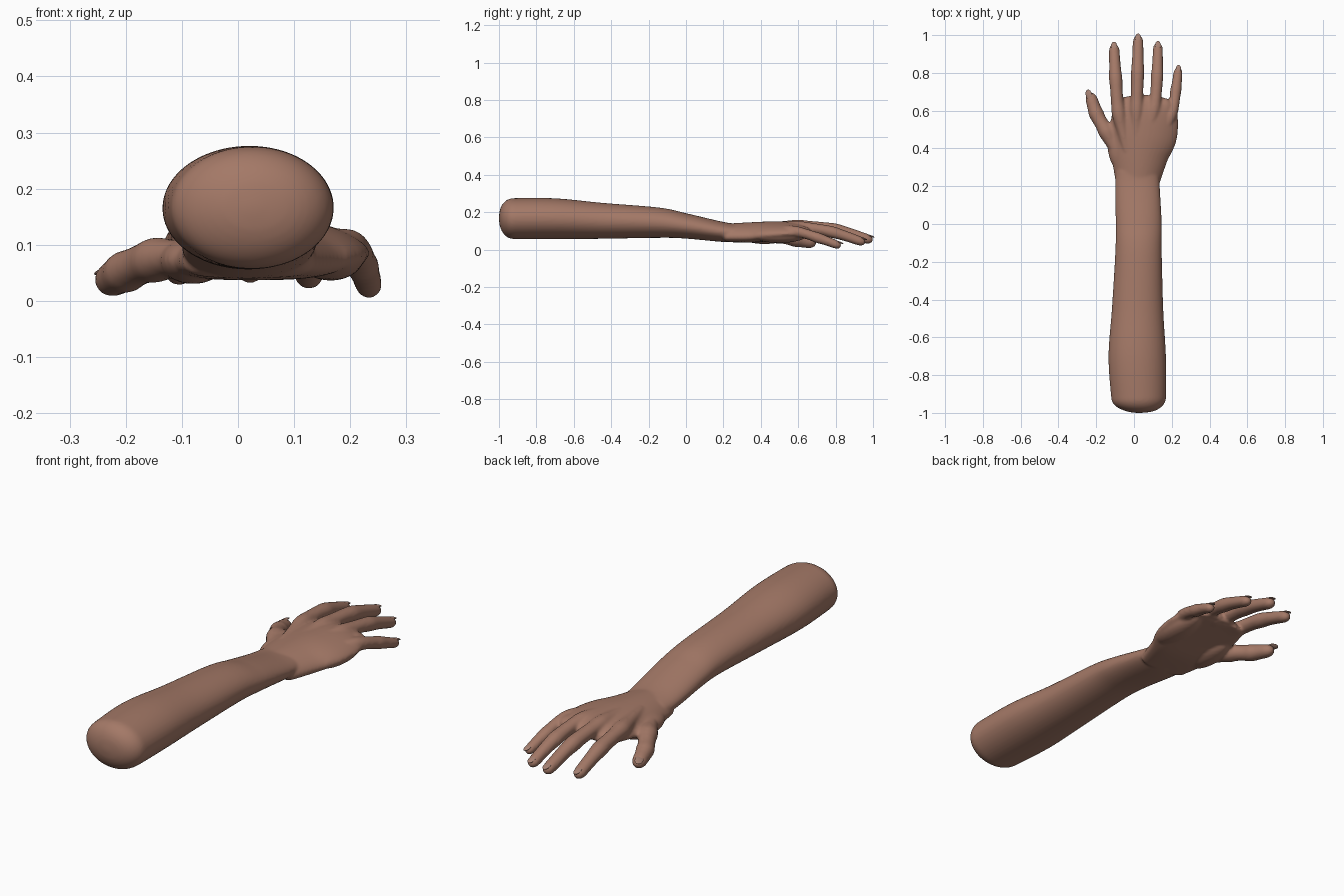
import bpy, bmesh, math
from mathutils import Vector, Matrix

if "Cube" in bpy.data.objects:
    bpy.data.objects.remove(bpy.data.objects["Cube"])


def material(name, color):
    m = bpy.data.materials.new(name)
    m.use_nodes = True
    m.diffuse_color = color
    bsdf = m.node_tree.nodes["Principled BSDF"]
    bsdf.inputs["Base Color"].default_value = color
    bsdf.inputs["Roughness"].default_value = 0.6
    return m


def spline(stations, steps=12):
    """Smooth a row of points of any dimension with a Catmull-Rom curve."""
    s = [Vector(p) for p in stations]
    s = [s[0]] + s + [s[-1]]
    out = []
    for a, b, c, d in zip(s, s[1:], s[2:], s[3:]):
        for i in range(steps):
            t = i / steps
            out.append(b + (c - a) * (t / 2) + (a * 2 - b * 5 + c * 4 - d) * (t * t / 2)
                       + (b * 3 - a - c * 3 + d) * (t ** 3 / 2))
    return out + [s[-1]]


def frame(tangent):
    """Side and up directions across a limb."""
    side = tangent.cross(Vector((0, 0, 1))).normalized()
    return side, side.cross(tangent).normalized()


def rounding(distance, length):
    """Scale that closes the end of a limb as a dome."""
    t = 1 - min(distance / length, 1)
    return max((1 - t ** 2.3) ** 0.45, 0.1)


def loft(bm, points, sides, start_dome, end_dome, arch=0):
    """Skin oval rings (x, y, z, half width, half height) along a path."""
    centres = [Vector(p[:3]) for p in points]
    rings = []
    for i, (p, centre) in enumerate(zip(points, centres)):
        after = centres[min(i + 1, len(centres) - 1)]
        side, up = frame(after - centres[max(i - 1, 0)])
        scale = (rounding((centre - centres[0]).length, start_dome)
                 * rounding((centre - centres[-1]).length, end_dome))
        ring = []
        for k in range(sides):
            a = math.tau * k / sides
            co = centre + (side * p[3] * math.cos(a) + up * p[4] * math.sin(a)) * scale
            co.z -= arch * math.cos(a) ** 2
            ring.append(bm.verts.new(co))
        rings.append(ring)
    for r, s in zip(rings, rings[1:]):
        for k in range(sides):
            j = (k + 1) % sides
            bm.faces.new((r[k], r[j], s[j], s[k]))
    bm.faces.new(rings[0][::-1])
    bm.faces.new(rings[-1])


def ellipsoid(bm, place, size):
    bmesh.ops.create_uvsphere(bm, u_segments=24, v_segments=16, radius=1,
                              matrix=place @ Matrix.Diagonal((*size, 1)))


def finish(bm, name, mat):
    bmesh.ops.recalc_face_normals(bm, faces=bm.faces)
    mesh = bpy.data.meshes.new(name)
    bm.to_mesh(mesh)
    bm.free()
    mesh.materials.append(mat)
    mesh.shade_smooth()
    obj = bpy.data.objects.new(name, mesh)
    bpy.context.collection.objects.link(obj)
    return obj


def digit_width(t):
    """Width along a digit: bone at 0, knuckle at 1, middle joint at 2, tip at 3."""
    knuckle = 0.15 * math.exp(-((t - 1) / 0.25) ** 2)
    joint = 0.08 * math.exp(-((t - 2) / 0.2) ** 2)
    return 0.7 + 0.3 * min(t, 1) - 0.2 * max(t - 2, 0) + knuckle + joint


skin = material("brown skin", (0.37, 0.19, 0.135, 1))
nail_skin = material("nail", (0.38, 0.22, 0.17, 1))
body = bmesh.new()

# Forearm with a rounded stump
forearm = spline([(.025, -1, .165, .135, .104), (.025, -.92, .166, .145, .109),
                  (.017, -.7, .165, .152, .109), (.019, -.45, .154, .136, .096),
                  (.024, -.15, .144, .123, .081), (.025, 0, .126, .122, .067),
                  (.018, .2, .094, .118, .053), (.017, .3, .088, .11, .048)])
loft(body, forearm, 48, .08, .02)

# Palm, arched across its width
palm = spline([(.017, .2, .09, .112, .048), (.03, .36, .092, .152, .055),
               (.05, .48, .102, .18, .049), (.06, .6, .108, .17, .038),
               (.064, .68, .1, .13, .02)])
loft(body, palm, 40, .02, .03, arch=.022)

# Heel of the palm on both sides, then webs of skin between the digits
pads = [((-.08, .42, .072), (.06, .13, .042)), ((.165, .5, .078), (.06, .15, .042)),
        ((-.12, .47, .083), (.035, .07, .025))]
for x, y in ((-.038, .6), (.062, .63), (.16, .61)):
    pads.append(((x, y, .1), (.045, .055, .027)))
for centre, size in pads:
    ellipsoid(body, Matrix.Translation(centre), size)

# Digits: bone in the hand, knuckle, middle joint and tip, with a half width
digits = {
    "index": (.033, (-.03, .36, .115), (-.08, .585, .117), (-.097, .77, .1), (-.106, .955, .043)),
    "middle": (.033, (.01, .38, .12), (.014, .6, .124), (.019, .8, .106), (.022, 1, .047)),
    "ring": (.031, (.05, .36, .115), (.105, .6, .119), (.122, .78, .094), (.127, .96, .035)),
    "little": (.028, (.09, .36, .108), (.195, .575, .098), (.221, .705, .063), (.236, .83, .017)),
    "thumb": (.037, (-.06, .32, .08), (-.145, .485, .073), (-.2, .585, .052), (-.234, .695, .031)),
}
for name, (width, *joints) in digits.items():
    path = spline(joints)
    last = len(path) - 1
    limb = []
    for i, p in enumerate(path):
        w = width * digit_width(3 * i / last)
        limb.append((*p, w, w * .95))
    loft(body, limb, 20, width, width * 1.3)

    # Fingernail on the back of the tip; the thumb's turns outward
    p = path[-3]
    tangent = (path[-2] - path[-4]).normalized()
    side, up = frame(tangent)
    if name == "thumb":
        up = (up - side * .35).normalized()
        side = tangent.cross(up)
    turn = Matrix((side, tangent, up)).transposed().to_4x4()
    nail = bmesh.new()
    ellipsoid(nail, Matrix.Translation(p + up * width * .63) @ turn,
              (width * .48, width * .75, .0045))
    finish(nail, name + "_nail", nail_skin)

# Fuse everything into one smooth skin
arm = finish(body, "forearm_and_hand", skin)
fuse = arm.modifiers.new("fuse", "REMESH")
fuse.mode = "VOXEL"
fuse.voxel_size = .0065
fuse.use_smooth_shade = True
soften = arm.modifiers.new("soften", "SMOOTH")
soften.factor = .5
soften.iterations = 7
